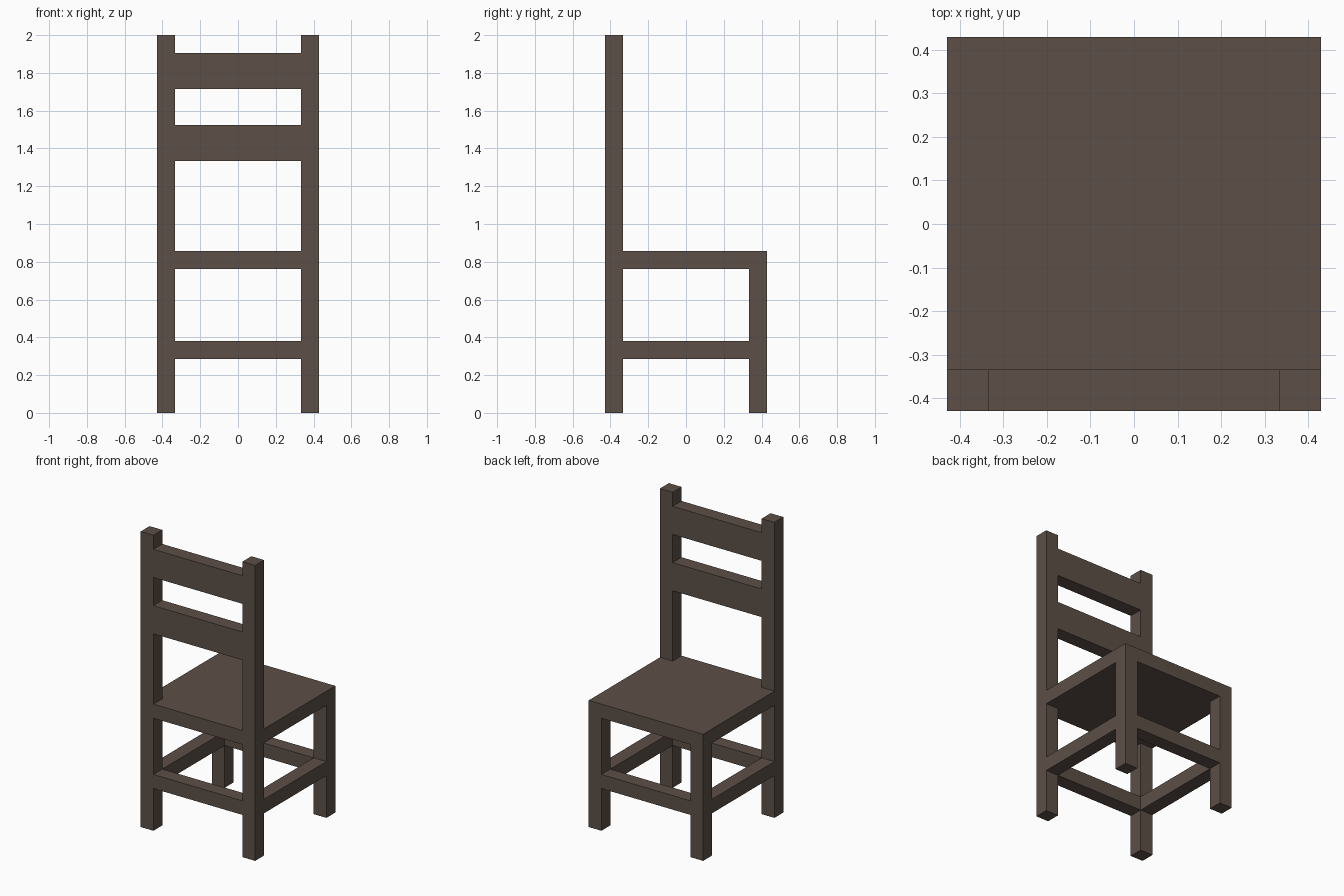
import bpy

if "Cube" in bpy.data.objects:
    bpy.data.objects.remove(bpy.data.objects["Cube"])

U = 2 / 21          # one timber thickness; the chair is 9 x 9 x 21 of these
O, I = 4.5, 3.5     # outer and inner faces of the legs

wood = bpy.data.materials.new("dark_wood")
wood.diffuse_color = (0.11, 0.08, 0.063, 1)
wood.use_nodes = True
wood.node_tree.nodes["Principled BSDF"].inputs["Base Color"].default_value = wood.diffuse_color


def box(name, x, y, z):
    """Box from (min, max) ranges given in timber units."""
    bpy.ops.mesh.primitive_cube_add(size=1)
    ob = bpy.context.object
    ob.name = name
    ob.location = [sum(r) / 2 * U for r in (x, y, z)]
    ob.scale = [(r[1] - r[0]) * U for r in (x, y, z)]
    bpy.ops.object.transform_apply(location=True, scale=True)
    ob.data.materials.append(wood)
    return ob


FRONT, BACK, INNER = (-O, -I), (I, O), (-I, I)

# Tall posts at -y, short legs at +y, and side stretchers
for side, x in (("left", (-O, -I)), ("right", (I, O))):
    box(f"{side}_tall_post", x, FRONT, (0, 21))
    box(f"{side}_short_leg", x, BACK, (0, 8))
    box(f"{side}_stretcher", x, INNER, (3, 4))

# Stretchers across the width
box("post_stretcher", INNER, FRONT, (3, 4))
box("leg_stretcher", INNER, BACK, (3, 4))

# Seat slab, with its edge rail filling the gap between the tall posts
box("seat", (-O, O), (-I, O), (8, 9))
box("seat_rail", INNER, FRONT, (8, 9))

# Backrest slats
box("lower_slat", INNER, FRONT, (14, 16))
box("upper_slat", INNER, FRONT, (18, 20))
